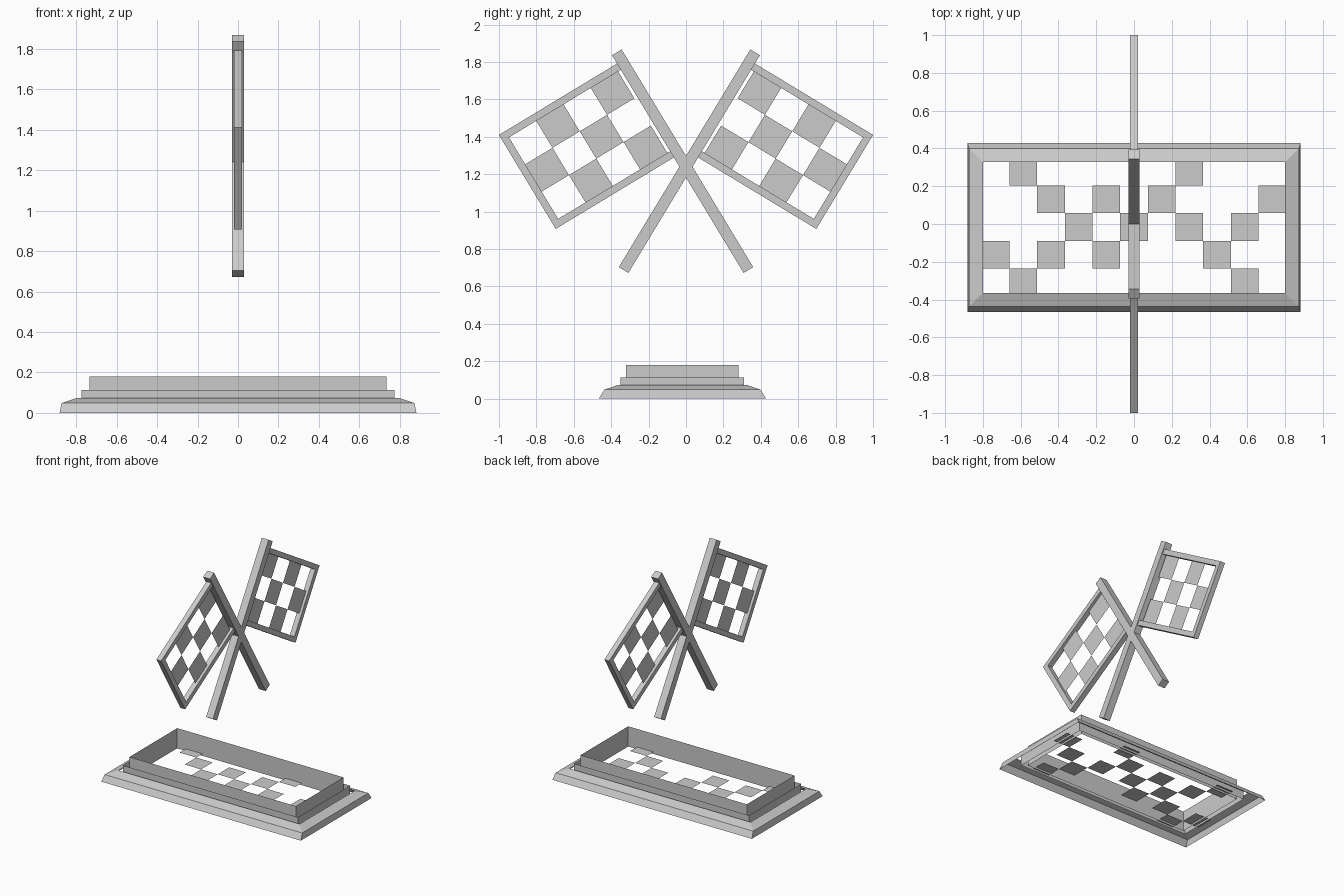
import bpy, bmesh, math
from mathutils import Vector

if "Cube" in bpy.data.objects:
    bpy.data.objects.remove(bpy.data.objects["Cube"])

def make(name, verts, faces):
    me = bpy.data.meshes.new(name)
    me.from_pydata(verts, [], faces)
    me.update()
    ob = bpy.data.objects.new(name, me)
    bpy.context.collection.objects.link(ob)
    return ob

# Base: rectangular loops (half x, half y, z) bridged into open sheets
BASE_Y = -0.019

def band(name, loops):
    verts, faces = [], []
    for hx, hy, z in loops:
        verts += [(sx * hx, BASE_Y + sy * hy, z)
                  for sx, sy in ((-1, -1), (1, -1), (1, 1), (-1, 1))]
    for k in range(len(loops) - 1):
        for i in range(4):
            j = (i + 1) % 4
            faces.append((k*4 + i, k*4 + j, k*4 + 4 + j, k*4 + 4 + i))
    return make(name, verts, faces)

band("base_rim", [(0.882, 0.447, 0), (0.873, 0.418, 0.048), (0.80, 0.346, 0.073)])
band("base_step", [(0.774, 0.330, 0.02), (0.774, 0.330, 0.114)])
band("base_wall", [(0.735, 0.301, 0.02), (0.735, 0.301, 0.181)])

# Base checker tiles: filled columns per row, back to front
TILE_Z = 0.036
xs = [-0.805 + 1.61 * i / 11 for i in range(12)]
ys = [0.327, 0.203, 0.057, -0.089, -0.235, -0.365]
rows = [(1, 7), (2, 4, 6, 10), (3, 5, 7, 9), (0, 2, 4, 8), (1, 9)]
verts, faces = [], []
for r, cols in enumerate(rows):
    for c in cols:
        n = len(verts)
        verts += [(xs[c], ys[r+1], TILE_Z), (xs[c+1], ys[r+1], TILE_Z),
                  (xs[c+1], ys[r], TILE_Z), (xs[c], ys[r], TILE_Z)]
        faces.append((n, n+1, n+2, n+3))
make("base_tiles", verts, faces)

# Flags: u runs away from the pole, v along it, mirrored by side
ANG = math.radians(31.15)
CROSS_Z = 1.24

def place(side, x, u, v):
    y = u * math.cos(ANG) + v * math.sin(ANG)
    z = -u * math.sin(ANG) + v * math.cos(ANG)
    return Vector((x, side * y, CROSS_Z + z))

def prism(name, side, outline, hx):
    """Extrude a (u, v) outline through x = -hx..hx."""
    n = len(outline)
    verts = [place(side, x, u, v) for x in (-hx, hx) for u, v in outline]
    faces = [tuple(range(n)), tuple(range(2*n - 1, n - 1, -1))]
    faces += [(i, i + n, (i + 1) % n + n, (i + 1) % n) for i in range(n)]
    ob = make(name, verts, faces)
    bm = bmesh.new()
    bm.from_mesh(ob.data)
    bmesh.ops.recalc_face_normals(bm, faces=bm.faces)
    bm.to_mesh(ob.data)
    bm.free()

U0, U1, V0, V1, W = 0.03, 0.768, 0.076, 0.663, 0.039
TILE, TU, TV = 0.1705, 0.047, V0 + W
for side, tag in ((1, "back"), (-1, "front")):
    # Pole
    prism(tag + "_pole", side, [(-0.03, -0.645), (0.03, -0.645),
                                (0.03, 0.715), (-0.03, 0.715)], 0.03)
    # Three-sided flag border
    prism(tag + "_flag_border", side,
          [(U0, V0), (U1, V0), (U1, V1), (U0, V1), (U0, V1 - W),
           (U1 - W, V1 - W), (U1 - W, V0 + W), (U0, V0 + W)], 0.021)
    # Checker cloth
    verts, faces = [], []
    for r in range(3):
        for c in range(4):
            if (r + c) % 2 == 0:
                n = len(verts)
                for a, b in ((0, 0), (1, 0), (1, 1), (0, 1)):
                    verts.append(place(side, 0, TU + (c + a) * TILE, TV + (r + b) * TILE))
                faces.append((n, n+1, n+2, n+3))
    make(tag + "_flag_checks", verts, faces)
